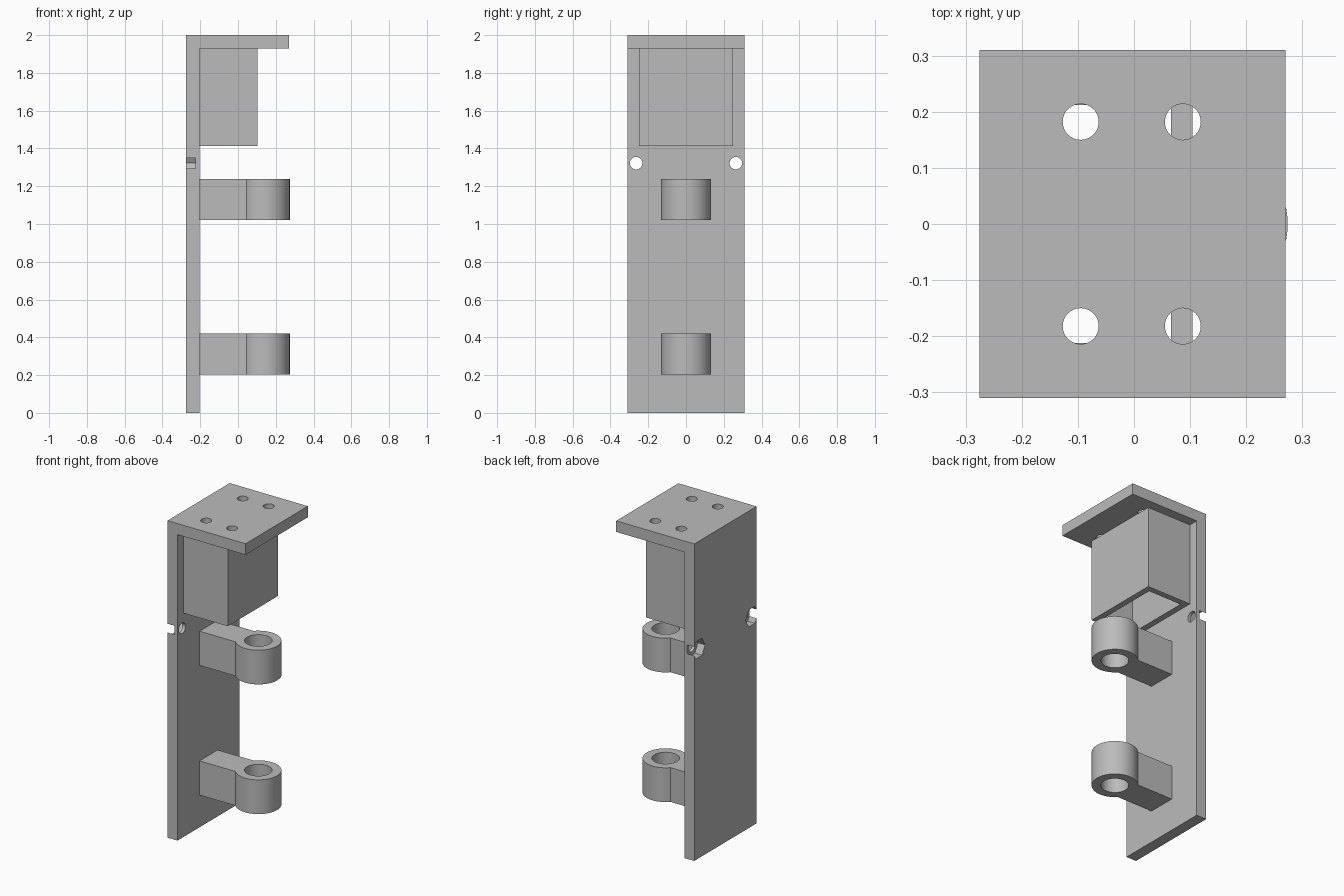
import bpy, bmesh, math
from mathutils import Matrix

cube = bpy.data.objects.get("Cube")
if cube:
    bpy.data.objects.remove(cube, do_unlink=True)

grey = bpy.data.materials.new("plain_grey")
grey.use_nodes = True
COLOUR = (0.5, 0.5, 0.5, 1)
grey.diffuse_color = COLOUR
grey.node_tree.nodes["Principled BSDF"].inputs["Base Color"].default_value = COLOUR


def add_object(name, bm):
    bmesh.ops.recalc_face_normals(bm, faces=bm.faces)
    mesh = bpy.data.meshes.new(name)
    bm.to_mesh(mesh)
    bm.free()
    mesh.materials.append(grey)
    obj = bpy.data.objects.new(name, mesh)
    bpy.context.collection.objects.link(obj)
    return obj


def prism(name, points, direction):
    """Extrude a flat outline along a direction."""
    bm = bmesh.new()
    face = bm.faces.new([bm.verts.new(p) for p in points])
    new = bmesh.ops.extrude_face_region(bm, geom=[face])["geom"]
    verts = [v for v in new if isinstance(v, bmesh.types.BMVert)]
    bmesh.ops.translate(bm, verts=verts, vec=direction)
    return add_object(name, bm)


def cylinder(radius, depth, centre, axis="Z", sides=48):
    bm = bmesh.new()
    turn = Matrix.Rotation(math.pi / 2, 4, "Y") if axis == "X" else Matrix()
    if sides == 6:  # point the hexagon corners sideways
        turn = turn @ Matrix.Rotation(math.pi / 2, 4, "Z")
        angle = math.pi / 3
        ring = [bm.verts.new((radius * math.cos(i * angle), radius * math.sin(i * angle), -depth / 2))
                for i in range(sides)]
        new = bmesh.ops.extrude_face_region(bm, geom=[bm.faces.new(ring)])["geom"]
        bmesh.ops.translate(bm, vec=(0, 0, depth),
                            verts=[v for v in new if isinstance(v, bmesh.types.BMVert)])
    else:
        bmesh.ops.create_cone(bm, cap_ends=True, segments=sides, radius1=radius,
                              radius2=radius, depth=depth)
    bmesh.ops.transform(bm, matrix=Matrix.Translation(centre) @ turn, verts=bm.verts)
    return add_object("cutter", bm)


def cut(obj, cutter):
    cutter.hide_render = True
    mod = obj.modifiers.new("cut", "BOOLEAN")
    mod.operation, mod.solver, mod.object = "DIFFERENCE", "EXACT", cutter
    bpy.context.view_layer.objects.active = obj
    bpy.ops.object.modifier_apply(modifier=mod.name)
    bpy.data.objects.remove(cutter, do_unlink=True)


def smooth(obj):
    bpy.ops.object.select_all(action="DESELECT")
    obj.select_set(True)
    bpy.context.view_layer.objects.active = obj
    bpy.ops.object.shade_smooth_by_angle(angle=math.radians(30))


BACK, PLATE, EDGE, HALF, TOP = -0.275, -0.205, 0.27, 0.31, 1.93

# L-shaped bracket: tall back plate and top plate
outline = [(BACK, 0), (PLATE, 0), (PLATE, TOP), (EDGE, TOP), (EDGE, 2), (BACK, 2)]
bracket = prism("bracket", [(x, -HALF, z) for x, z in outline], (0, 2 * HALF, 0))

for side in (-1, 1):
    # Mounting holes through the top plate
    for x in (-0.095, 0.087):
        cut(bracket, cylinder(0.032, 0.3, (x, side * 0.182, 2)))
    # Screw holes with hexagonal nut pockets that break out of the plate sides
    cut(bracket, cylinder(0.033, 0.3, (-0.24, side * 0.264, 1.322), "X"))
    cut(bracket, cylinder(0.062, 0.1, (BACK, side * 0.264, 1.322), "X", 6))
smooth(bracket)

# Hollow box, open at the bottom
LOW, FRONT, WIDE, WALL = 1.412, 0.104, 0.25, 0.038


def rectangle(x0, x1, y, z):
    return [(x0, -y, z), (x1, -y, z), (x1, y, z), (x0, y, z)]


box = prism("box_housing", rectangle(PLATE, FRONT, WIDE, LOW), (0, 0, TOP - LOW))
hollow = prism("cutter", rectangle(PLATE + WALL, FRONT - WALL, WIDE - WALL, LOW - 0.1),
               (0, 0, TOP - LOW + 0.2))
cut(box, hollow)

# Arms ending in upright rings
CENTRE, RADIUS, ARM_HALF, HEIGHT = 0.142, 0.132, 0.09, 0.216
limit = math.pi - math.asin(ARM_HALF / RADIUS)
STEPS = 48
for name, z in (("lower_ring_arm", 0.203), ("upper_ring_arm", 1.021)):
    points = [(PLATE, ARM_HALF, z), (PLATE, -ARM_HALF, z)]
    for i in range(STEPS + 1):
        a = limit * (2 * i / STEPS - 1)
        points.append((CENTRE + RADIUS * math.cos(a), RADIUS * math.sin(a), z))
    arm = prism(name, points, (0, 0, HEIGHT))
    cut(arm, cylinder(0.079, 0.5, (CENTRE, 0, z + HEIGHT / 2)))
    smooth(arm)
